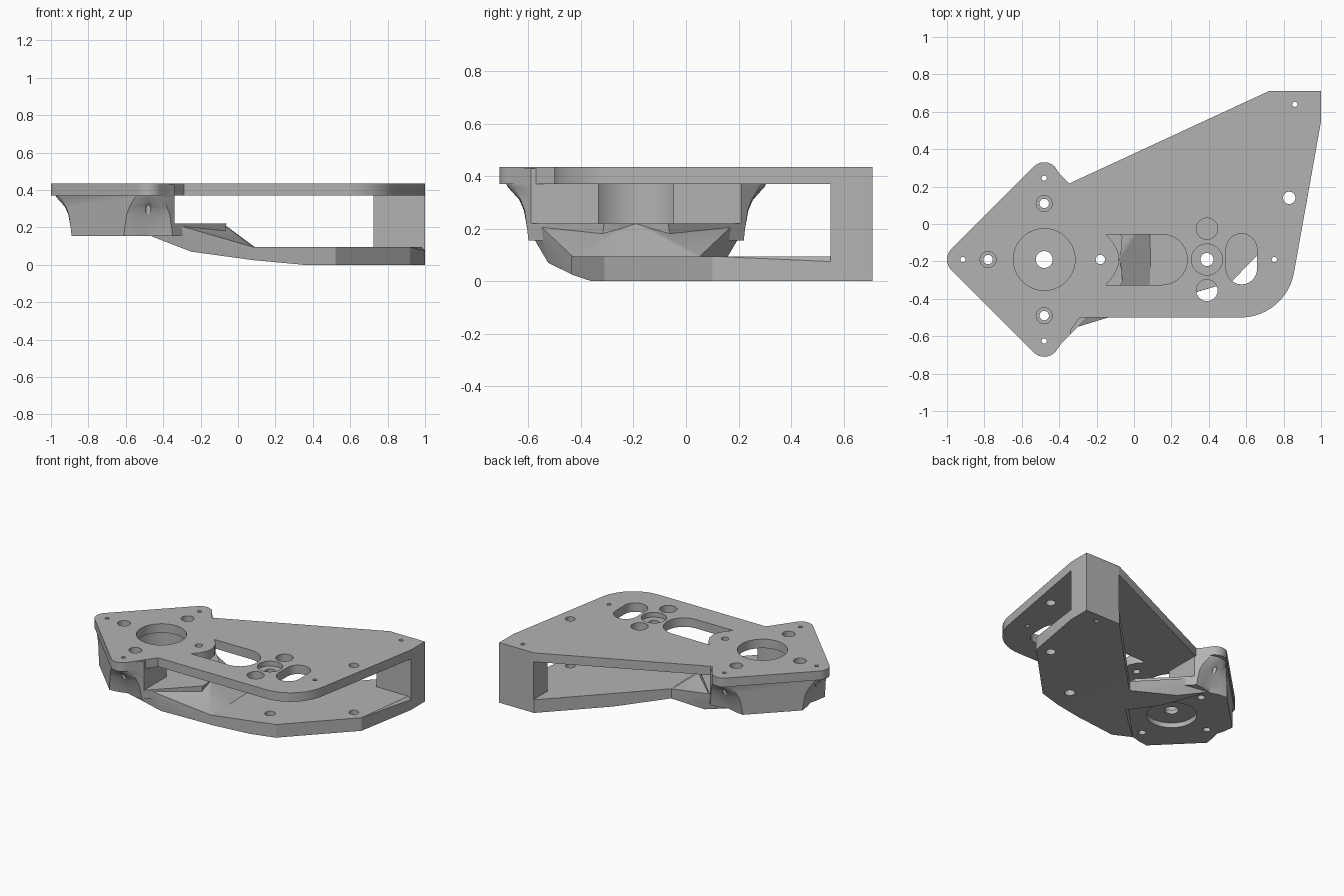
import bpy, bmesh, math
from mathutils import Vector

cube = bpy.data.objects.get("Cube")
if cube:
    bpy.data.objects.remove(cube, do_unlink=True)

grey = bpy.data.materials.new("plain grey")
grey.use_nodes = True
COLOUR = (0.45, 0.45, 0.45, 1)
grey.diffuse_color = COLOUR
grey.node_tree.nodes["Principled BSDF"].inputs["Base Color"].default_value = COLOUR

CX, CY = -0.48, -0.19      # motor axis
TOP, UNDER = 0.435, 0.37   # top plate faces
MOUNT = 0.155              # underside of motor block
SHELF = 0.22               # shelf behind the motor block


def finish(bm, name):
    bmesh.ops.recalc_face_normals(bm, faces=bm.faces[:])
    mesh = bpy.data.meshes.new(name)
    bm.to_mesh(mesh)
    bm.free()
    mesh.materials.append(grey)
    ob = bpy.data.objects.new(name, mesh)
    bpy.context.collection.objects.link(ob)
    return ob


def loft(name, sections):
    """Stack of (outline, z) sections joined by side walls."""
    bm = bmesh.new()
    rings = [[bm.verts.new((x, y, z)) for x, y in pts] for pts, z in sections]
    for low, high in zip(rings, rings[1:]):
        n = len(low)
        for i in range(n):
            j = (i + 1) % n
            bm.faces.new((low[i], low[j], high[j], high[i]))
    bm.faces.new(rings[0])
    bm.faces.new(rings[-1])
    return finish(bm, name)


def prism(name, pts, z0, z1):
    return loft(name, [(pts, z0), (pts, z1)])


def hull(name, pts):
    bm = bmesh.new()
    for p in pts:
        bm.verts.new(p)
    res = bmesh.ops.convex_hull(bm, input=bm.verts[:])
    loose = [v for v in bm.verts if not v.link_faces]
    bmesh.ops.delete(bm, geom=loose, context='VERTS')
    bmesh.ops.dissolve_limit(bm, angle_limit=0.01, verts=bm.verts[:], edges=bm.edges[:])
    return finish(bm, name)


def arc(x, y, r, a0, a1, n):
    angles = [math.radians(a0 + (a1 - a0) * i / n) for i in range(n + 1)]
    return [(x + r * math.cos(a), y + r * math.sin(a)) for a in angles]


def disc(x, y, r, z0, z1, n=40):
    return prism("cutter", arc(x, y, r, 0, 360, n)[:-1], z0, z1)


def box(x0, x1, y0, y1, z0, z1):
    return prism("cutter", [(x0, y0), (x1, y0), (x1, y1), (x0, y1)], z0, z1)


def combine(ob, other, op):
    mod = ob.modifiers.new(op.lower(), 'BOOLEAN')
    mod.operation, mod.solver, mod.object = op, 'EXACT', other
    bpy.context.view_layer.update()
    graph = bpy.context.evaluated_depsgraph_get()
    mesh = bpy.data.meshes.new_from_object(ob.evaluated_get(graph))
    ob.modifiers.clear()
    ob.data = mesh
    bpy.data.objects.remove(other, do_unlink=True)


def cut(ob, other):
    combine(ob, other, 'DIFFERENCE')


# Motor block: square on its corner, corners scooped away downwards
def block_section(tip, half):
    pts = []
    for k in range(4):
        c, s = round(math.cos(k * math.pi / 2)), round(math.sin(k * math.pi / 2))
        side = 0.54 - half
        for u, v in ((side, -half), ((side + tip) / 2 + 0.005, -half * 0.5), (tip, 0),
                     ((side + tip) / 2 + 0.005, half * 0.5), (side, half)):
            pts.append((CX + u * c - v * s, CY + u * s + v * c))
    return pts


profile = [(MOUNT, 0.385, 0.13), (0.2, 0.395, 0.125), (0.27, 0.42, 0.115),
           (0.31, 0.44, 0.1), (0.36, 0.49, 0.07), (0.4, 0.51, 0.06), (0.43, 0.52, 0.055)]
block = loft("motor_block", [(block_section(t, h), z) for z, t, h in profile])
cut(block, box(-0.34, 0.3, -1, 1, SHELF, 0.6))

# Top plate outline, front edge first
outline = [(-0.29, -0.5)] + arc(0.57, -0.21, 0.29, -90, -8, 12)
outline += [(1, 0.55), (1, 0.71), (0.72, 0.71), (-0.36, 0.21)]
outline += arc(CX, CY + 0.44, 0.08, 45, 135, 8)
outline += arc(CX - 0.44, CY, 0.08, 135, 225, 8)
outline += arc(CX, CY - 0.44, 0.08, 225, 320, 8)
body = prism("bracket_body", outline, UNDER, TOP)

# Upper plate openings: slot, oval and round windows
slot = [(-0.15, -0.325), (0.15, -0.325)] + arc(0.15, CY, 0.135, -90, 90, 14)[1:]
slot += [(-0.15, -0.055), (-0.11, -0.10), (-0.085, -0.15), (-0.08, CY), (-0.085, -0.23), (-0.11, -0.28)]
cut(body, prism("cutter", slot, 0.3, 0.6))
oval = arc(0.575, -0.135, 0.083, 0, 180, 12) + arc(0.575, -0.24, 0.083, 180, 360, 12)
cut(body, prism("cutter", oval, 0.3, 0.6))
for y in (-0.025, -0.355):
    cut(body, disc(0.39, y, 0.057, 0.3, 0.6))
cut(body, disc(0.39, CY, 0.083, 0.4, 0.6))

# Lower plate, with its underside rising towards the motor
plan = [(0.08, 0.05), (0.72, 0.71), (1, 0.71), (1, 0.55), (0.92, 0.1), (0.52, -0.31), (0.08, -0.436)]
lower = [(x, y, 0.075 if (x, y) == (1, 0.55) else 0.095) for x, y in plan]
lower += [(x, y, 0.025 if x < 0.1 else 0) for x, y in plan]
lower += [(0.35, 0.328, 0), (0.35, -0.359, 0)]
lower_plate = hull("lower_plate", lower)

# Ramp joining the lower plate to the motor block, symmetrical about the motor axis
ramp = [(-0.08, CY, SHELF), (0.15, CY, 0.05)]
for s in (-1, 1):
    for x, w, z in ((-0.35, 0.375, SHELF), (0.08, 0.243, 0.095), (0.08, 0.243, 0.025),
                    (-0.25, 0.335, 0.07), (-0.47, 0.385, MOUNT)):
        ramp.append((x, CY + s * w, z))
ramp_body = hull("ramp", ramp)
square = [(CX + 0.39, CY), (CX, CY + 0.39), (CX - 0.39, CY), (CX, CY - 0.39)]
cut(ramp_body, prism("cutter", square, -0.1, MOUNT))

# Rear pillar between the plates
pillar = prism("rear_pillar", [(0.725, 0.55), (1, 0.55), (1, 0.71), (0.725, 0.71)], 0.03, 0.42)

for part in (block, lower_plate, ramp_body, pillar):
    combine(body, part, 'UNION')

# Motor bores and side-opening cavity
cut(body, disc(CX, CY, 0.165, SHELF, 0.6, 56))
cut(body, disc(CX, CY, 0.2, SHELF, UNDER, 56))
cut(body, disc(CX, CY, 0.165, -0.1, 0.19, 56))
cut(body, disc(CX, CY, 0.045, -0.1, 0.6))

# Motor bolts, corner screws and fixing holes
for k in range(4):
    c, s = round(math.cos(k * math.pi / 2)), round(math.sin(k * math.pi / 2))
    cut(body, disc(CX + 0.3 * c, CY + 0.3 * s, 0.025, -0.1, 0.6, 24))
    if k:
        cut(body, disc(CX + 0.3 * c, CY + 0.3 * s, 0.043, 0.3, 0.6, 24))
        cut(body, disc(CX + 0.435 * c, CY + 0.435 * s, 0.014, -0.1, 0.6, 16))
for x, y, r in ((0.39, CY, 0.035), (0.83, 0.14, 0.033), (0.86, 0.64, 0.014), (0.75, CY, 0.014)):
    cut(body, disc(x, y, r, -0.1, 0.6, 24))

# Smooth the round walls, keep the edges crisp
bpy.ops.object.select_all(action='DESELECT')
body.select_set(True)
bpy.context.view_layer.objects.active = body
bpy.ops.object.shade_smooth_by_angle(angle=math.radians(25))
